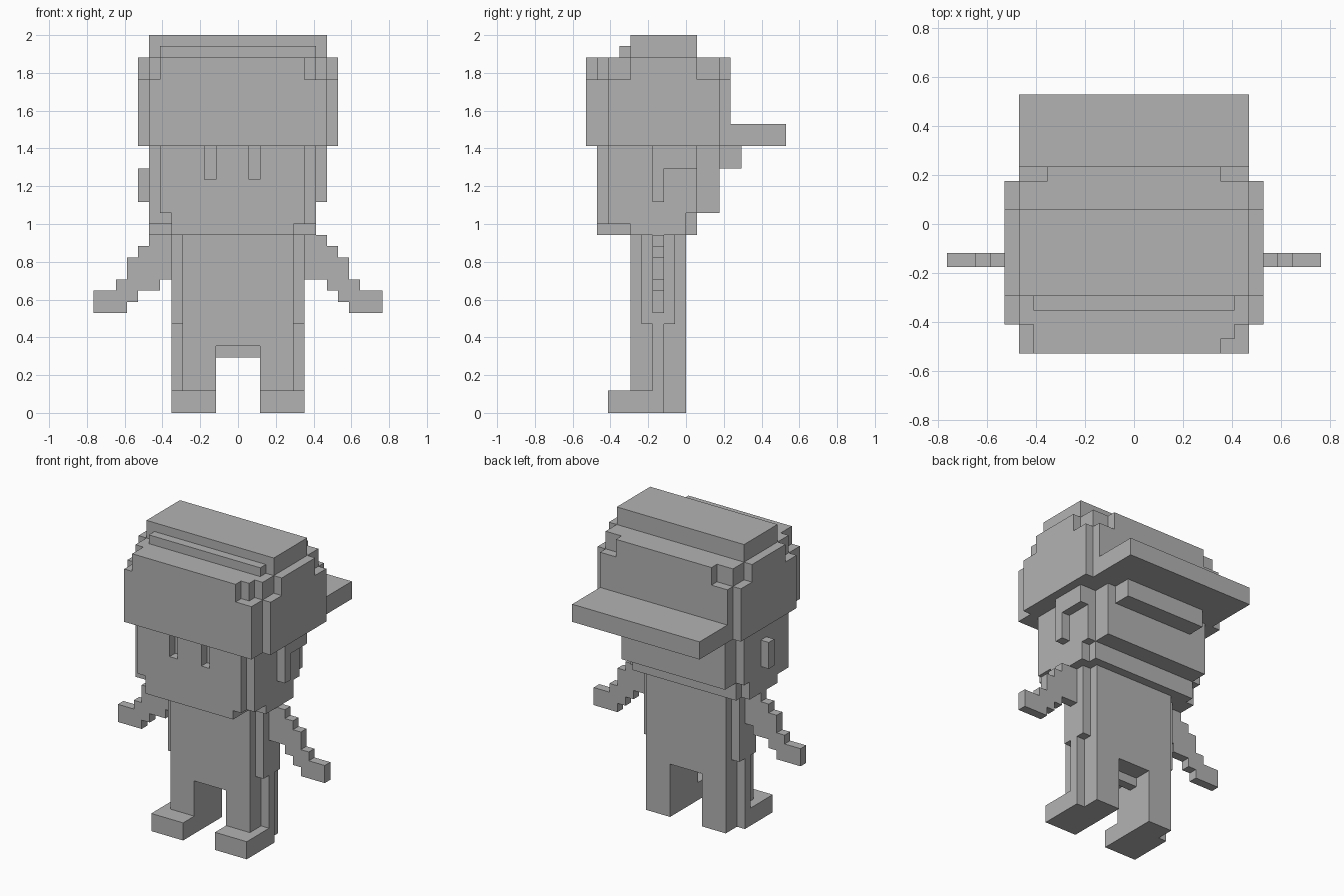
import bpy
import bmesh
from mathutils import Matrix, Vector

U = 2 / 34  # one block

if "Cube" in bpy.data.objects:
    bpy.data.objects.remove(bpy.data.objects["Cube"])

grey = bpy.data.materials.new("plain grey")
grey.use_nodes = True
grey.diffuse_color = (0.45, 0.45, 0.45, 1)
grey.node_tree.nodes["Principled BSDF"].inputs["Base Color"].default_value = grey.diffuse_color


def blocks(name, boxes, mirror=False):
    """One object made of boxes given as x, y and z ranges in block units."""
    bm = bmesh.new()
    for xs, ys, zs in boxes:
        ranges = [xs] + ([(-xs[1], -xs[0])] if mirror else [])
        for xr in ranges:
            low = Vector((xr[0], ys[0], zs[0])) * U
            high = Vector((xr[1], ys[1], zs[1])) * U
            place = Matrix.Translation((low + high) / 2) @ Matrix.Diagonal((*(high - low), 1))
            bmesh.ops.create_cube(bm, size=1, matrix=place)
    mesh = bpy.data.meshes.new(name)
    bm.to_mesh(mesh)
    bm.free()
    mesh.materials.append(grey)
    obj = bpy.data.objects.new(name, mesh)
    bpy.context.collection.objects.link(obj)
    return obj


# Cap: stepped shell, crown, ridge and backward brim
low, top = (24, 30), (30, 32)
blocks("cap_shell", [
    ((-8, 8), (-9, 4), low),
    ((-9, 9), (-7, 3), low),
    ((-8, 8), (-7, 3), top),
    ((-9, 9), (-5, 1), top),
    ((-7, 6), (-9, -7), top),
    ((6, 7), (-8, -7), top),
    ((-6, 6), (3, 4), top),
])
blocks("cap_crown", [((-8, 8), (-5, 1), (32, 34))])
blocks("cap_ridge", [((-7, 7), (-6, -5), (32, 33))])
blocks("cap_brim", [((-8, 8), (4, 9), (24, 26))])

# Head: face layer with sunken eyes, skull and stepped jaw
eyes = (21, 24)
face = (-8, -7)
blocks("face", [
    ((-7, 6), face, (18, 21)),
    ((-7, -3), face, eyes),
    ((-2, 1), face, eyes),
    ((2, 6), face, eyes),
    ((-6, 6), face, (17, 18)),
])
blocks("skull", [
    ((-8, 7), (-7, 1), (18, 24)),
    ((-7, 6), (1, 3), (18, 24)),
    ((-5, 5), (3, 5), (22, 24)),
])
blocks("jaw", [
    ((-8, 7), (-7, 0), (17, 18)),
    ((-6, 5), (-8, -5), (16, 17)),
    ((-8, 7), (-5, 0), (16, 17)),
    ((-7, 6), (0, 1), (16, 18)),
])
blocks("right_ear", [((-9, -8), (-3, -2), (19, 22))])
blocks("left_ear", [
    ((7, 8), (-3, -2), (19, 24)),
    ((7, 8), (-2, 1), (22, 24)),
])

# Body, legs and feet
blocks("torso", [((-5, 5), (-5, 0), (6, 16)), ((-2, 2), (-3, -2), (5, 6))])
blocks("torso_sides", [((5, 6), (-4, -1), (8, 16))], mirror=True)
blocks("legs", [((2, 5), (-5, 0), (0, 6)), ((5, 6), (-3, -2), (0, 8))], mirror=True)
blocks("feet", [((2, 6), (-7, -2), (0, 2))], mirror=True)

# Stepped arms held out to the sides
arm = (-3, -2)
blocks("arms", [
    ((6, 8), arm, (12, 16)),
    ((8, 9), arm, (11, 15)),
    ((9, 10), arm, (10, 14)),
    ((10, 11), arm, (9, 12)),
    ((11, 13), arm, (9, 11)),
], mirror=True)
blocks("right_elbow", [((-8, -7), arm, (11, 12))])
